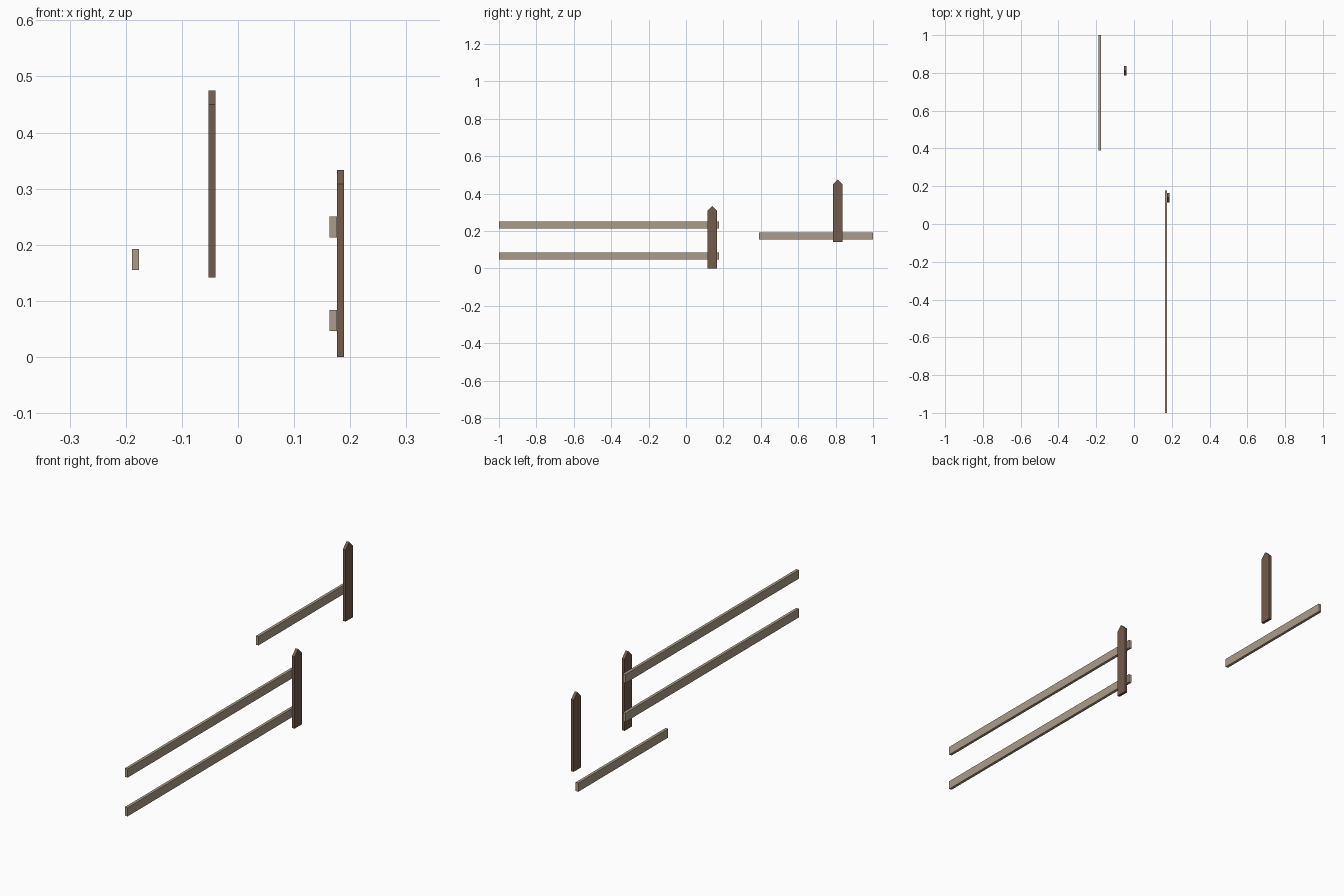
import bpy, bmesh

if "Cube" in bpy.data.objects:
    bpy.data.objects.remove(bpy.data.objects["Cube"])


def material(name, rgb):
    m = bpy.data.materials.new(name)
    m.diffuse_color = (*rgb, 1)
    m.use_nodes = True
    m.node_tree.nodes["Principled BSDF"].inputs["Base Color"].default_value = m.diffuse_color
    return m


RAIL = material("weathered tan wood", (0.41, 0.34, 0.25))
PICKET = material("dark brown wood", (0.174, 0.107, 0.072))
THICK = 0.0125


def plank(name, x, profile, mat):
    """Extrude a (y, z) outline along x from x to x + THICK."""
    bm = bmesh.new()
    face = bm.faces.new([bm.verts.new((x, y, z)) for y, z in profile])
    ext = bmesh.ops.extrude_face_region(bm, geom=[face])
    moved = [v for v in ext["geom"] if isinstance(v, bmesh.types.BMVert)]
    bmesh.ops.translate(bm, verts=moved, vec=(THICK, 0, 0))
    bmesh.ops.recalc_face_normals(bm, faces=bm.faces)
    mesh = bpy.data.meshes.new(name)
    bm.to_mesh(mesh)
    bm.free()
    mesh.materials.append(mat)
    bpy.context.collection.objects.link(bpy.data.objects.new(name, mesh))


def rail(name, x, y0, y1, z):
    plank(name, x, [(y0, z), (y1, z), (y1, z + 0.0375), (y0, z + 0.0375)], RAIL)


def picket(name, x, y, z):
    w, h, tip = 0.025, 0.308, 0.333
    plank(name, x, [(y - w, z), (y + w, z), (y + w, z + h),
                    (y, z + tip), (y - w, z + h)], PICKET)


# Standing fence piece: two long rails behind one pointed picket
rail("lower_rail", 0.1635, -1, 0.177, 0.046)
rail("upper_rail", 0.1635, -1, 0.177, 0.2125)
picket("standing_picket", 0.176, 0.14, 0)

# Broken-off pieces: a short loose rail and a loose picket
rail("loose_rail", -0.1885, 0.39, 1, 0.155)
picket("loose_picket", -0.0525, 0.812, 0.142)
